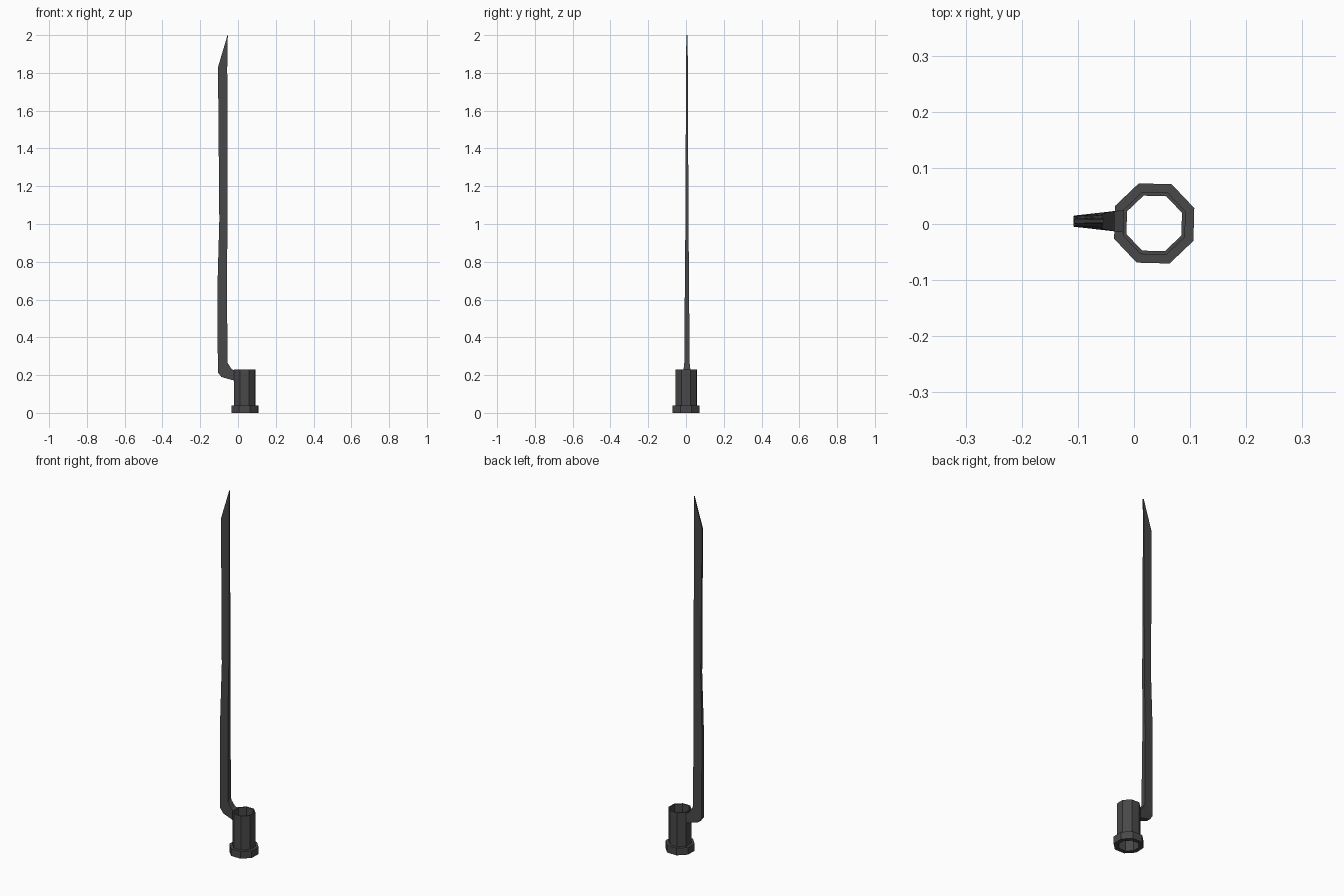
import bpy, bmesh, math

if "Cube" in bpy.data.objects:
    bpy.data.objects.remove(bpy.data.objects["Cube"])

steel = bpy.data.materials.new("dark_steel")
steel.diffuse_color = (0.065, 0.065, 0.065, 1)
steel.use_nodes = True
steel.node_tree.nodes["Principled BSDF"].inputs["Base Color"].default_value = steel.diffuse_color


def finish(bm, name):
    bmesh.ops.recalc_face_normals(bm, faces=bm.faces)
    mesh = bpy.data.meshes.new(name)
    bm.to_mesh(mesh)
    bm.free()
    mesh.materials.append(steel)
    obj = bpy.data.objects.new(name, mesh)
    bpy.context.collection.objects.link(obj)
    return obj


# Socket: closed wall profile (radius, z) swept round eight sides
SIDES, CX, CY = 8, 0.036, 0.001
wall = [(0.053, 0), (0.0765, 0), (0.0765, 0.04), (0.06, 0.04), (0.06, 0.23), (0.053, 0.23)]
bm = bmesh.new()
rings = []
for i in range(SIDES):
    a = math.radians(21 + 45 * i)
    rings.append([bm.verts.new((CX + r * math.cos(a), CY + r * math.sin(a), z)) for r, z in wall])
for i in range(SIDES):
    p, q = rings[i], rings[(i + 1) % SIDES]
    for j in range(len(wall)):
        k = (j + 1) % len(wall)
        bm.faces.new((p[j], q[j], q[k], p[k]))
finish(bm, "socket")

# Blade and elbow: wedge sections as (back x, back z, back half width, edge x, edge z, edge half width)
sections = [
    (-0.018, 0.170, 0.020, -0.018, 0.225, 0.020),
    (-0.088, 0.190, 0.012, -0.034, 0.232, 0.018),
    (-0.107, 0.215, 0.010, -0.055, 0.265, 0.014),
    (-0.108, 0.700, 0.009, -0.059, 0.700, 0.011),
    (-0.099, 1.020, 0.007, -0.055, 1.020, 0.008),
    (-0.106, 1.830, 0.004, -0.057, 1.830, 0.005),
    (-0.056, 1.998, 0.003, -0.054, 2.000, 0.003),
]
bm = bmesh.new()
loops = []
for bx, bz, bw, ex, ez, ew in sections:
    y = 0.005
    loops.append([bm.verts.new(c) for c in
                  ((bx, y - bw, bz), (ex, y - ew, ez), (ex, y + ew, ez), (bx, y + bw, bz))])
for p, q in zip(loops, loops[1:]):
    for j in range(4):
        k = (j + 1) % 4
        bm.faces.new((p[j], p[k], q[k], q[j]))
bm.faces.new(loops[0])
bm.faces.new(loops[-1])
finish(bm, "blade")
